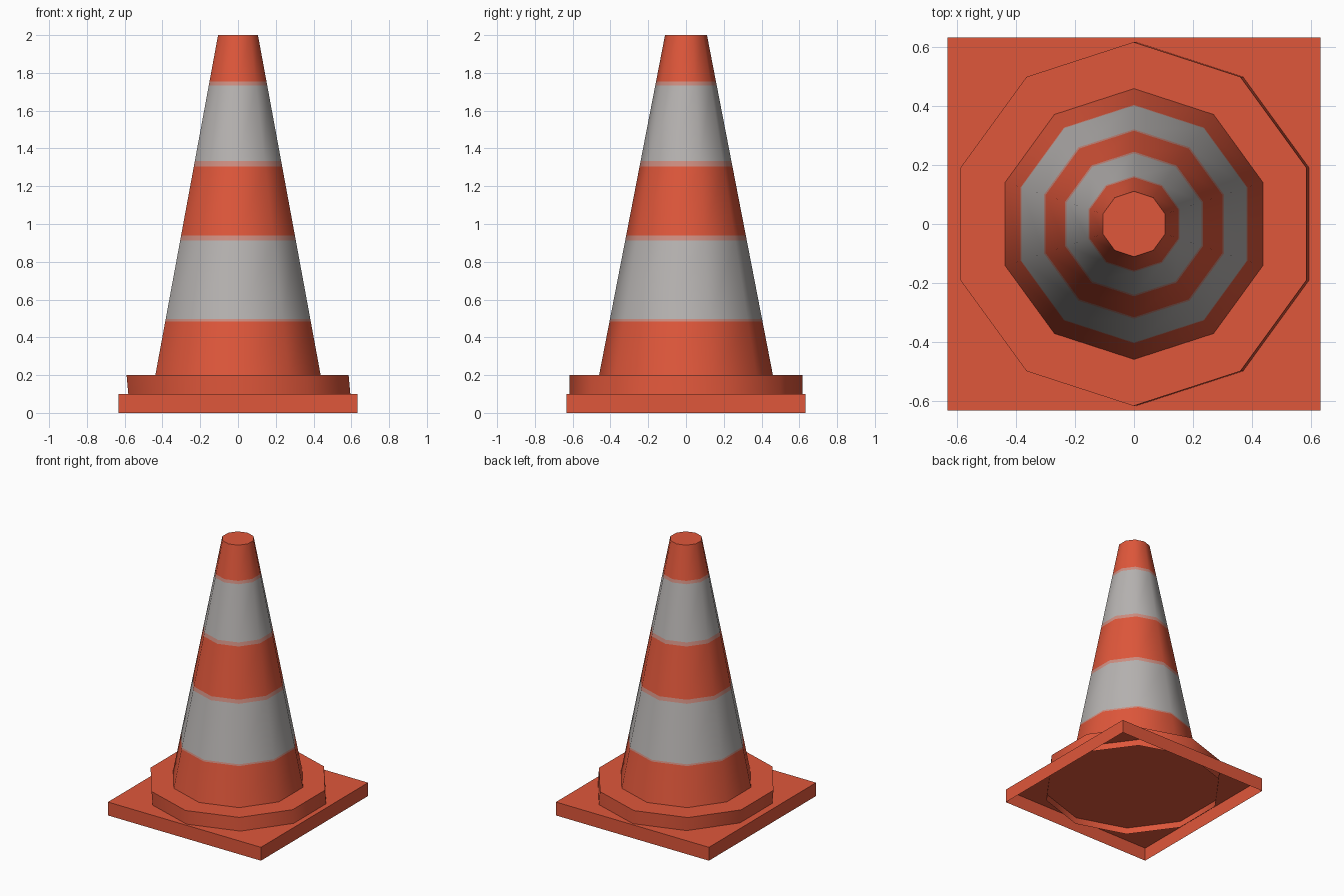
import bpy, bmesh, math

if "Cube" in bpy.data.objects:
    bpy.data.objects.remove(bpy.data.objects["Cube"])


def material(name, rgb):
    m = bpy.data.materials.new(name)
    m.diffuse_color = (*rgb, 1.0)
    m.use_nodes = True
    m.node_tree.nodes["Principled BSDF"].inputs["Base Color"].default_value = m.diffuse_color
    return m


orange = material("orange plastic", (0.74, 0.095, 0.043))
grey = material("reflective grey", (0.47, 0.45, 0.44))
pink = material("pale stripe edge", (0.62, 0.27, 0.22))


def loft(name, rings, sides, start, mats, pick=lambda z: 0, smooth=True):
    """Stack of polygon rings (radius, z, x shift), closed on top, open below."""
    bm = bmesh.new()
    loops = []
    for r, z, dx in rings:
        angles = [start + 2 * math.pi * i / sides for i in range(sides)]
        loops.append([bm.verts.new((dx + r * math.cos(a), r * math.sin(a), z)) for a in angles])
    for lo, hi in zip(loops, loops[1:]):
        for i in range(sides):
            j = (i + 1) % sides
            f = bm.faces.new((lo[i], lo[j], hi[j], hi[i]))
            f.material_index = pick(f.calc_center_median().z)
    bm.faces.new(loops[-1])
    for f in bm.faces:
        f.smooth = smooth
    bm.normal_update()
    me = bpy.data.meshes.new(name)
    bm.to_mesh(me)
    bm.free()
    for m in mats:
        me.materials.append(m)
    if smooth:
        me.set_sharp_from_angle(angle=math.radians(45))
    ob = bpy.data.objects.new(name, me)
    bpy.context.collection.objects.link(ob)
    return ob


# Square foot, hollow underneath
loft("base_plate", [(0.633 * math.sqrt(2), z, 0) for z in (0, 0.1)],
     4, math.pi / 4, [orange], smooth=False)

# Ten-sided collar, leaning very slightly
loft("collar", [(0.618, 0.05, 0.012), (0.618, 0.1, 0.007), (0.618, 0.2, -0.002)],
     10, math.pi / 2, [orange])

# Tapered body, cut into rings at the stripe borders
levels = [0.2, 0.485, 0.497, 0.912, 0.94, 1.305, 1.333, 1.732, 1.755, 2.0]
band_mats = [0, 2, 1, 2, 0, 2, 1, 2, 0]


def band(z):
    return band_mats[sum(z > l for l in levels) - 1]


def radius(z):
    return 0.46 + (0.111 - 0.46) * (z - 0.2) / 1.8


loft("cone_body", [(radius(z), z, 0) for z in levels],
     10, math.pi / 2, [orange, grey, pink], band)
